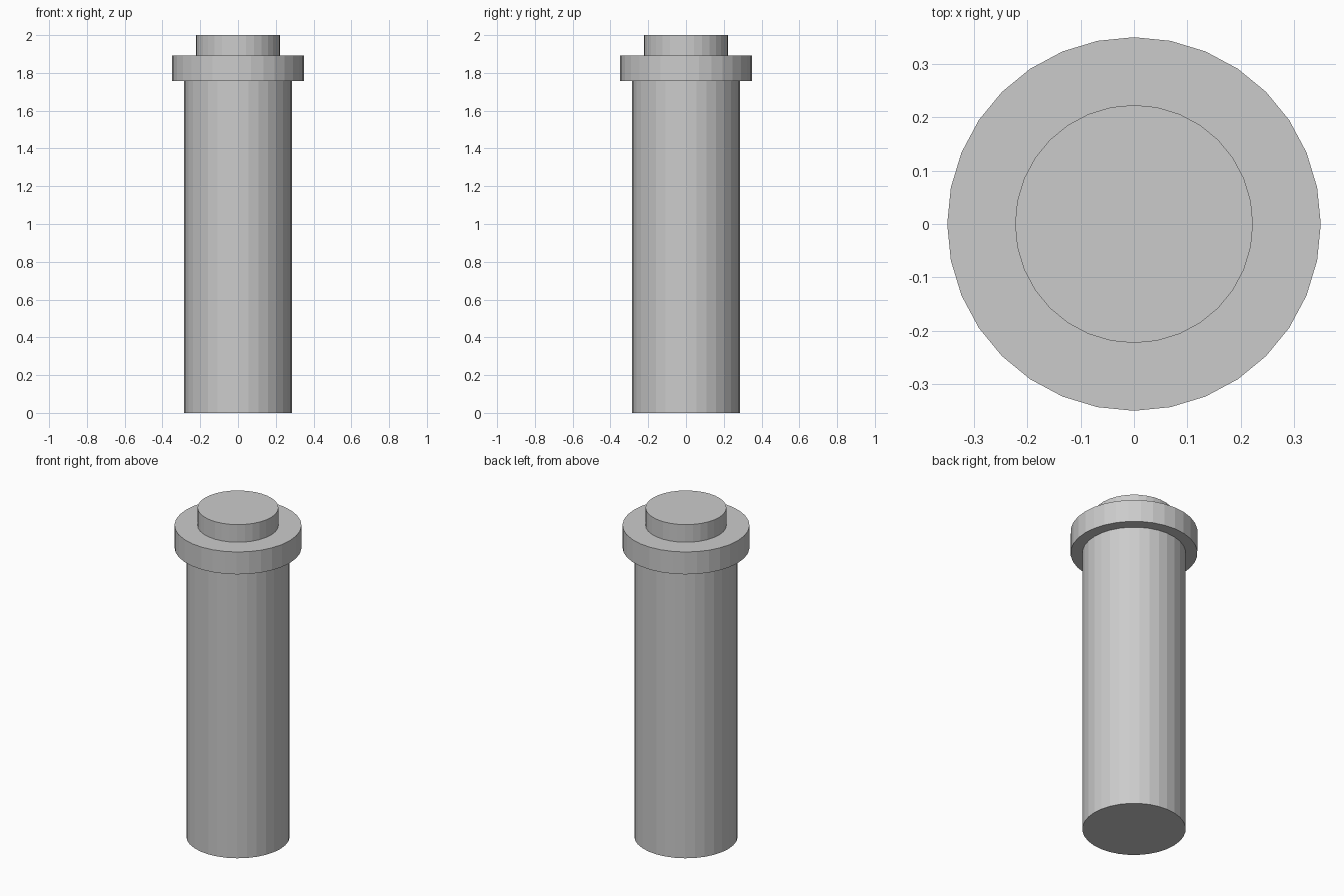
import bpy

if "Cube" in bpy.data.objects:
    bpy.data.objects.remove(bpy.data.objects["Cube"])

SIDES = 32


def disc(name, radius, z0, z1):
    """Flat-sided upright cylinder from z0 to z1."""
    bpy.ops.mesh.primitive_cylinder_add(
        vertices=SIDES, radius=radius, depth=z1 - z0,
        location=(0, 0, (z0 + z1) / 2))
    bpy.context.object.name = name


# Long main body
disc("shaft", 0.285, 0.0, 1.757)
# Wide ring near the top
disc("collar", 0.35, 1.757, 1.893)
# Small raised top
disc("top_cap", 0.223, 1.893, 2.0)
